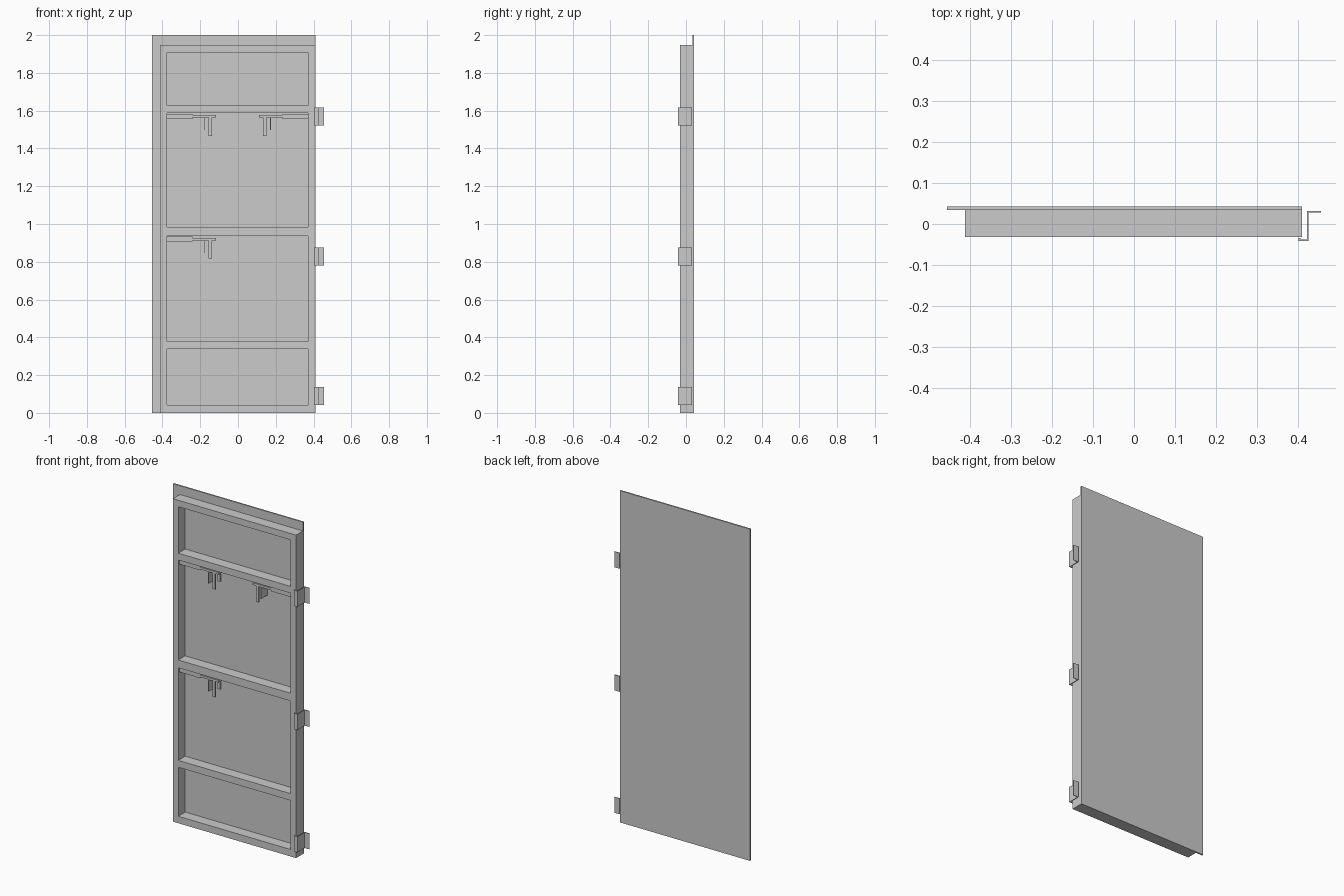
import bpy, bmesh

if "Cube" in bpy.data.objects:
    bpy.data.objects.remove(bpy.data.objects["Cube"])


def finish(name, bm):
    bmesh.ops.recalc_face_normals(bm, faces=bm.faces)
    mesh = bpy.data.meshes.new(name)
    bm.to_mesh(mesh)
    bm.free()
    ob = bpy.data.objects.new(name, mesh)
    bpy.context.collection.objects.link(ob)
    return ob


def extrude(bm, faces, vec):
    new = bmesh.ops.extrude_face_region(bm, geom=faces)["geom"]
    verts = [g for g in new if isinstance(g, bmesh.types.BMVert)]
    bmesh.ops.translate(bm, verts=verts, vec=vec)


def box(name, x0, x1, y0, y1, z0, z1):
    bm = bmesh.new()
    x0, x1 = sorted((x0, x1))
    f = bm.faces.new([bm.verts.new(p) for p in
                      ((x0, y0, z0), (x1, y0, z0), (x1, y0, z1), (x0, y0, z1))])
    extrude(bm, [f], (0, y1 - y0, 0))
    return finish(name, bm)


# Door skin, overlapping the frame at the left and top
box("door_skin", -0.456, 0.41, 0.034, 0.043, 0, 2)

# Welded frame: flat grid with four openings, extruded in depth
xs = (-0.412, -0.376, 0.371, 0.41)
zs = (0, 0.042, 0.337, 0.379, 0.937, 0.984, 1.587, 1.628, 1.908, 1.947)
bm = bmesh.new()
grid = [[bm.verts.new((x, -0.032, z)) for x in xs] for z in zs]
faces = []
for j in range(len(zs) - 1):
    for i in range(3):
        if i == 1 and j % 2 == 1:
            continue
        faces.append(bm.faces.new((grid[j][i], grid[j][i + 1],
                                   grid[j + 1][i + 1], grid[j + 1][i])))
extrude(bm, faces, (0, 0.066, 0))
finish("door_frame", bm)

# Folded sheet hinges: front lip, side plate, rear flange
profile = [(0.402, -0.034), (0.402, -0.042), (0.4255, -0.042), (0.4255, 0.028),
           (0.456, 0.028), (0.456, 0.032), (0.422, 0.032), (0.422, -0.038),
           (0.406, -0.038), (0.406, -0.034)]
for label, z in (("bottom", 0.042), ("middle", 0.78), ("top", 1.522)):
    bm = bmesh.new()
    f = bm.faces.new([bm.verts.new((x, y, z)) for x, y in profile])
    extrude(bm, [f], (0, 0, 0.095))
    finish("hinge_" + label, bm)


# Latches: fixed bar, slim bolt, handle legs and guide plate
def latch(label, side, top):
    c = -0.0025
    parts = {
        "bar": (0.373, 0.238, -0.02, 0.012, -0.03, -0.004),
        "bolt": (0.24, 0.113, -0.02, 0.012, -0.024, -0.011),
        "handle": (0.153, 0.136, -0.02, -0.012, -0.12, -0.02),
        "rear_leg": (0.153, 0.136, 0.026, 0.034, -0.09, -0.011),
        "bridge": (0.153, 0.136, -0.02, 0.034, -0.024, -0.014),
        "guide_plate": (0.176, 0.172, -0.03, 0.034, -0.09, -0.024),
    }
    for part, (a, b, y0, y1, z0, z1) in parts.items():
        box(f"latch_{label}_{part}", c + side * a, c + side * b,
            y0, y1, top + z0, top + z1)


latch("upper_left", -1, 1.587)
latch("upper_right", 1, 1.587)
latch("lower_left", -1, 0.937)
